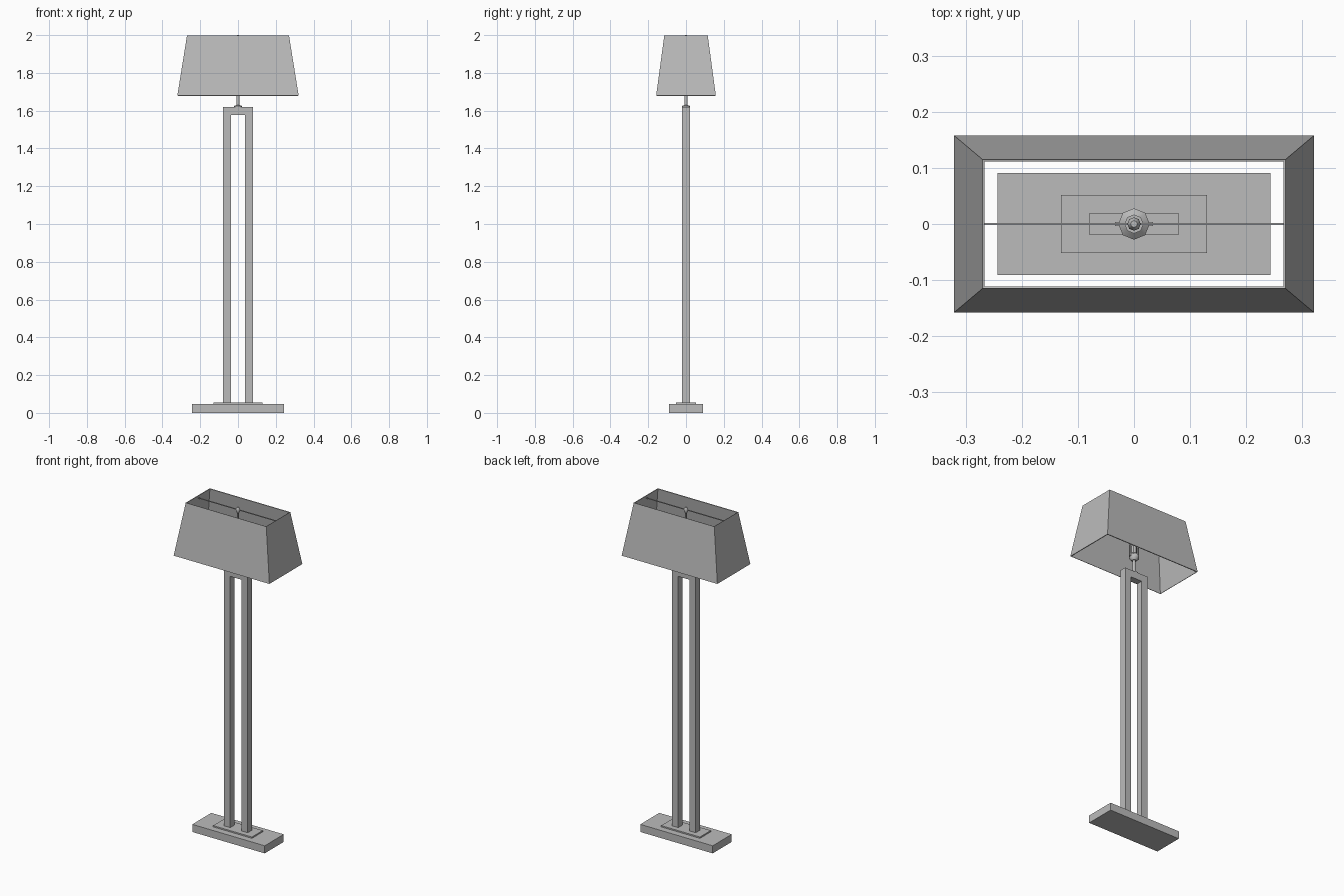
import bpy
import bmesh
import math

cube = bpy.data.objects.get("Cube")
if cube:
    bpy.data.objects.remove(cube, do_unlink=True)

# One grey finish for the whole lamp
grey = bpy.data.materials.new("lamp_grey")
grey.use_nodes = True
colour = (0.5, 0.5, 0.5, 1)
grey.diffuse_color = colour
grey.node_tree.nodes["Principled BSDF"].inputs["Base Color"].default_value = colour


def add_object(name, bm):
    mesh = bpy.data.meshes.new(name)
    bmesh.ops.recalc_face_normals(bm, faces=bm.faces)
    bm.to_mesh(mesh)
    bm.free()
    mesh.materials.append(grey)
    obj = bpy.data.objects.new(name, mesh)
    bpy.context.collection.objects.link(obj)
    return obj


def box(name, half_x, half_y, z0, z1, x=0):
    bm = bmesh.new()
    bmesh.ops.create_cube(bm, size=2)
    for v in bm.verts:
        v.co = (x + v.co.x * half_x, v.co.y * half_y, z1 if v.co.z > 0 else z0)
    return add_object(name, bm)


def turned(name, profile, sides=12):
    """Revolve (radius, height) pairs around z."""
    bm = bmesh.new()
    rings = [[bm.verts.new((r * math.cos(2 * math.pi * i / sides),
                            r * math.sin(2 * math.pi * i / sides), z))
              for i in range(sides)] for r, z in profile]
    for low, high in zip(rings, rings[1:]):
        for i in range(sides):
            j = (i + 1) % sides
            bm.faces.new((low[i], low[j], high[j], high[i]))
    bm.faces.new(rings[0][::-1])
    bm.faces.new(rings[-1])
    obj = add_object(name, bm)
    bpy.ops.object.select_all(action="DESELECT")
    obj.select_set(True)
    bpy.context.view_layer.objects.active = obj
    bpy.ops.object.shade_smooth_by_angle(angle=math.radians(40))
    return obj


# Stepped base
box("base", 0.243, 0.091, 0, 0.046)
box("base_plate", 0.13, 0.052, 0.046, 0.054)

# Upright frame: one closed outline, extruded through its depth
outline = [(-0.079, 0.05), (-0.079, 1.62), (0.079, 1.62), (0.079, 0.05),
           (0.038, 0.05), (0.038, 1.577), (-0.038, 1.577), (-0.038, 0.05)]
bm = bmesh.new()
face = bm.faces.new([bm.verts.new((x, -0.02, z)) for x, z in outline])
new = bmesh.ops.extrude_face_region(bm, geom=[face])["geom"]
bmesh.ops.translate(bm, vec=(0, 0.04, 0),
                    verts=[v for v in new if isinstance(v, bmesh.types.BMVert)])
add_object("upright_frame", bm)

# Stem, socket and finial
turned("stem", [(0.022, 1.618), (0.022, 1.624), (0.009, 1.63), (0.009, 1.71)])
turned("socket", [(0.015, 1.70), (0.028, 1.715), (0.028, 1.735),
                  (0.017, 1.745), (0.017, 1.79)], 8)
turned("rod", [(0.005, 1.79), (0.005, 1.98)], 8)
turned("finial", [(0.006, 1.965), (0.012, 1.975), (0.012, 1.99), (0.006, 2.0)], 8)

# Yoke arms beside the socket
for side, x in (("left", 0.03), ("right", -0.03)):
    box(side + "_yoke_arm", 0.004, 0.004, 1.72, 1.79, x)

# Bar carrying the shade
box("shade_bar", 0.27, 0.002, 1.982, 1.987)

# Open tapered shade with thin walls
bm = bmesh.new()
corners = [(-1, -1), (1, -1), (1, 1), (-1, 1)]
lower = [bm.verts.new((x * 0.321, y * 0.158, 1.68)) for x, y in corners]
upper = [bm.verts.new((x * 0.27, y * 0.115, 1.998)) for x, y in corners]
for i in range(4):
    j = (i + 1) % 4
    bm.faces.new((lower[i], lower[j], upper[j], upper[i]))
shade = add_object("shade", bm)
wall = shade.modifiers.new("wall", "SOLIDIFY")
wall.thickness = 0.004
wall.offset = -1
wall.use_even_offset = True
